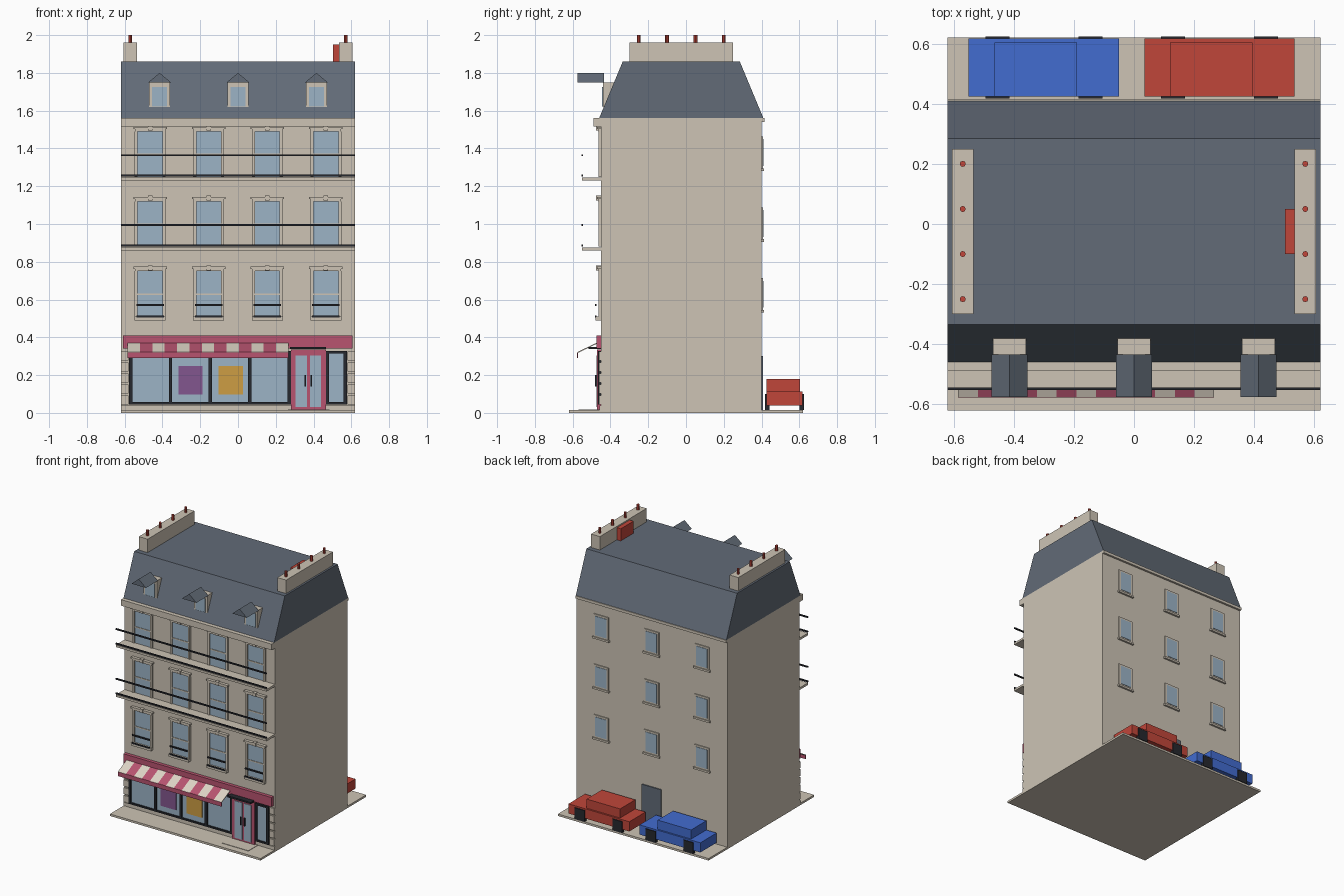
import bpy, bmesh, math

if "Cube" in bpy.data.objects:
    bpy.data.objects.remove(bpy.data.objects["Cube"])


def material(name, r, g, b):
    m = bpy.data.materials.new(name)
    lin = [((c / 255 + 0.055) / 1.055) ** 2.4 for c in (r, g, b)]
    m.diffuse_color = (*lin, 1)
    m.use_nodes = True
    m.node_tree.nodes["Principled BSDF"].inputs["Base Color"].default_value = m.diffuse_color
    return m


STONE = material("stone", 205, 196, 181)
SLATE = material("slate", 98, 107, 119)
PINK = material("pink", 184, 84, 112)
GLASS = material("glass", 156, 179, 198)
BLACK = material("black", 38, 40, 46)
RED = material("red", 192, 70, 58)
BLUE = material("blue", 66, 108, 208)
PURPLE = material("purple", 130, 86, 142)
YELLOW = material("yellow", 205, 158, 68)
CANVAS = material("canvas", 222, 213, 198)


def mesh_object(name, bm, *mats):
    bmesh.ops.recalc_face_normals(bm, faces=bm.faces)
    me = bpy.data.meshes.new(name)
    bm.to_mesh(me)
    bm.free()
    for m in mats:
        me.materials.append(m)
    ob = bpy.data.objects.new(name, me)
    bpy.context.collection.objects.link(ob)
    return ob


def box(name, mat, x0, x1, y0, y1, z0, z1):
    bm = bmesh.new()
    bmesh.ops.create_cube(bm, size=1)
    for v in bm.verts:
        v.co.x = x1 if v.co.x > 0 else x0
        v.co.y = y1 if v.co.y > 0 else y0
        v.co.z = z1 if v.co.z > 0 else z0
    return mesh_object(name, bm, mat)


def prism(name, mat, points, offset):
    """Extrude a closed 3D outline along an offset vector."""
    bm = bmesh.new()
    face = bm.faces.new([bm.verts.new(p) for p in points])
    geo = bmesh.ops.extrude_face_region(bm, geom=[face])["geom"]
    new = [v for v in geo if isinstance(v, bmesh.types.BMVert)]
    bmesh.ops.translate(bm, verts=new, vec=offset)
    return mesh_object(name, bm, mat)


# Ground, walls, cornices and mansard roof
W, FRONT, BACK = 0.62, -0.45, 0.40
box("pavement", STONE, -W, W, -0.62, 0.62, 0, 0.015)
box("walls", STONE, -W, W, FRONT, BACK, 0.015, 1.56)
box("front_cornice", STONE, -W, W, -0.49, FRONT, 1.515, 1.56)
box("back_cornice", STONE, -W, W, BACK, 0.415, 1.54, 1.56)
prism("mansard_roof", SLATE, [(-W, -0.46, 1.56), (-W, 0.41, 1.56),
      (-W, 0.285, 1.86), (-W, -0.335, 1.86)], (2 * W, 0, 0))

# Chimney stacks with pots, and the roof hatch
for s in (-1, 1):
    box("chimney_stack", STONE, s * 0.57 - 0.036, s * 0.57 + 0.036, -0.30, 0.25, 1.86, 1.96)
    for y in (-0.25, -0.10, 0.05, 0.20):
        bm = bmesh.new()
        bmesh.ops.create_cone(bm, cap_ends=True, segments=8, radius1=0.01,
                              radius2=0.01, depth=0.04)
        ob = mesh_object("chimney_pot", bm, RED)
        ob.location = (s * 0.57, y, 1.98)
box("roof_hatch", RED, 0.502, 0.535, -0.10, 0.05, 1.86, 1.95)

# Dormers with gabled hoods
for x in (-0.415, 0, 0.415):
    box("dormer", STONE, x - 0.055, x + 0.055, -0.44, -0.375, 1.62, 1.75)
    box("dormer_glass", GLASS, x - 0.04, x + 0.04, -0.444, -0.44, 1.622, 1.725)
    prism("dormer_hood", SLATE, [(x - 0.06, -0.575, 1.75), (x + 0.06, -0.575, 1.75),
          (x, -0.575, 1.80)], (0, 0.14, 0))

# Front windows
for z0, z1 in ((0.51, 0.75), (0.88, 1.12), (1.25, 1.49)):
    for x in (-0.465, -0.155, 0.155, 0.465):
        box("window_glass", GLASS, x - 0.07, x + 0.07, -0.455, FRONT, z0, z1)
        box("window_bar", STONE, x - 0.07, x + 0.07, -0.459, FRONT, z0 + 0.115, z0 + 0.123)
        for s in (-1, 1):
            box("window_jamb", STONE, x + s * 0.074 - 0.008, x + s * 0.074 + 0.008,
                -0.463, FRONT, z0, z1)
        box("window_head", STONE, x - 0.08, x + 0.08, -0.465, FRONT, z1, z1 + 0.015)
        box("window_hood", STONE, x - 0.088, x + 0.088, -0.472, FRONT, z1 + 0.012, z1 + 0.024)
        box("keystone", STONE, x - 0.012, x + 0.012, -0.476, FRONT, z1 + 0.005, z1 + 0.03)
        if z0 < 0.6:
            box("window_sill", STONE, x - 0.082, x + 0.082, -0.478, FRONT, z0 - 0.02, z0)
            for z in (0.511, 0.571):
                box("window_rail", BLACK, x - 0.072, x + 0.072, -0.482, -0.474, z - 0.005, z + 0.005)

# Balconies with long rails
for z in (0.86, 1.23):
    box("balcony_slab", STONE, -W, W, -0.55, FRONT, z, z + 0.016)
    for dz in (0.026, 0.134):
        box("balcony_rail", BLACK, -W, W, -0.553, -0.544, z + dz - 0.005, z + dz + 0.005)

# Shopfront: dark frame, panes, posters
box("shop_plinth", STONE, -W, W, -0.458, FRONT, 0.015, 0.04)
for x0, x1, panes in ((-0.575, 0.28, 4), (0.465, 0.575, 1)):
    box("shop_glass", GLASS, x0, x1, -0.457, FRONT, 0.045, 0.325)
    for z in (0.045, 0.315):
        box("shop_frame_rail", BLACK, x0, x1, -0.467, FRONT, z, z + 0.012)
    for i in range(panes + 1):
        c = x0 + 0.008 + (x1 - x0 - 0.016) * i / panes
        box("shop_frame_post", BLACK, c - 0.009, c + 0.009, -0.467, FRONT, 0.045, 0.327)
box("purple_poster", PURPLE, -0.315, -0.187, -0.462, -0.457, 0.098, 0.247)
box("yellow_poster", YELLOW, -0.102, 0.026, -0.462, -0.457, 0.098, 0.247)
box("fascia", PINK, -0.61, 0.607, -0.475, FRONT, 0.34, 0.41)

# Corner stone blocks
for s in (-1, 1):
    for i in range(5):
        z = 0.045 + i * 0.058
        box("corner_block", STONE, s * 0.6 - 0.02, s * 0.6 + 0.02, -0.46, FRONT, z, z + 0.048)

# Striped awning: alternate colours along its length, pink valance
N, AX0, AX1 = 13, -0.585, 0.267
bm = bmesh.new()
rows = [(-0.46, 0.378), (-0.575, 0.322), (-0.575, 0.316), (-0.46, 0.372)]
rings = [[bm.verts.new((AX0 + (AX1 - AX0) * i / N, y, z)) for y, z in rows]
         for i in range(N + 1)]
for i in range(N):
    for k in range(4):
        f = bm.faces.new((rings[i][k], rings[i + 1][k],
                          rings[i + 1][(k + 1) % 4], rings[i][(k + 1) % 4]))
        f.material_index = i % 2
bm.faces.new(rings[0])
bm.faces.new(rings[-1])
mesh_object("awning", bm, CANVAS, PINK)
box("awning_valance", PINK, AX0, AX1, -0.577, -0.571, 0.29, 0.321)

# Shop door, canopy and step
box("shop_door", PINK, 0.28, 0.465, -0.47, FRONT, 0.018, 0.335)
for c, s in ((0.335, 1), (0.41, -1)):
    box("door_glass", GLASS, c - 0.03, c + 0.03, -0.474, -0.47, 0.03, 0.305)
    box("door_handle", BLACK, c + s * 0.022 - 0.004, c + s * 0.022 + 0.004, -0.482, -0.472, 0.14, 0.20)
box("door_canopy", BLACK, 0.275, 0.465, -0.515, FRONT, 0.338, 0.35)
box("door_step", STONE, 0.265, 0.485, -0.57, FRONT, 0.002, 0.018)

# Back windows and back door
for z0 in (0.545, 0.92, 1.295):
    for x in (-0.415, 0, 0.415):
        box("back_window_frame", STONE, x - 0.06, x + 0.06, BACK, 0.407, z0, z0 + 0.168)
        box("back_window_glass", GLASS, x - 0.046, x + 0.046, BACK, 0.41, z0 + 0.012, z0 + 0.154)
        box("back_window_sill", STONE, x - 0.068, x + 0.068, BACK, 0.414, z0 - 0.014, z0)
box("back_door", SLATE, -0.08, 0.08, BACK, 0.408, 0.015, 0.30)

# Parked cars
for name, x, mat in (("blue_car", -0.30, BLUE), ("red_car", 0.285, RED)):
    box(name + "_body", mat, x - 0.25, x + 0.25, 0.425, 0.617, 0.04, 0.112)
    box(name + "_cabin", mat, x - 0.165, x + 0.11, 0.425, 0.604, 0.112, 0.18)
    for dx in (-0.155, 0.155):
        for y in (0.418, 0.60):
            box(name + "_wheel", BLACK, x + dx - 0.04, x + dx + 0.04, y, y + 0.024, 0.016, 0.1)
